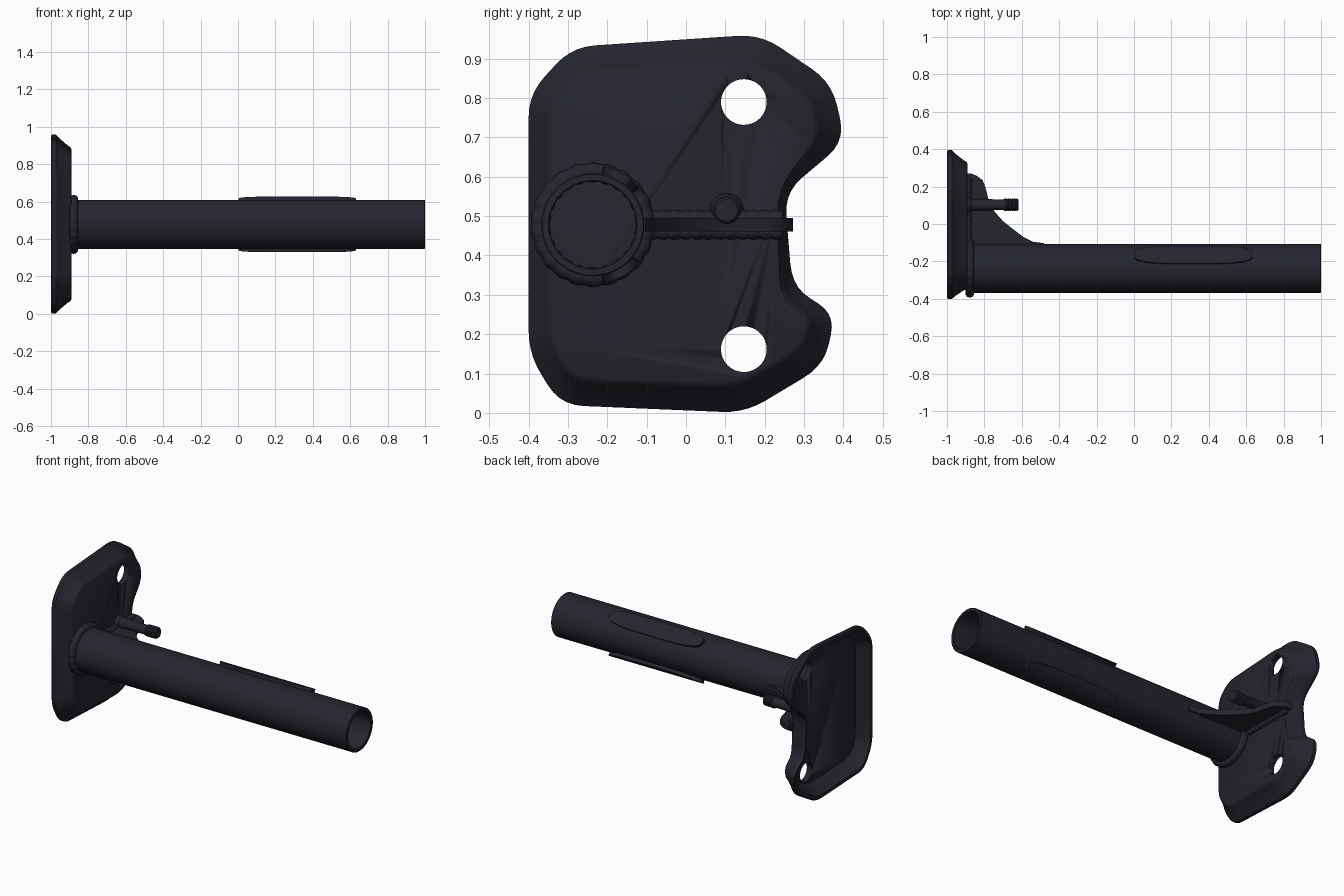
import bpy, bmesh, math
from mathutils import Vector

if "Cube" in bpy.data.objects:
    bpy.data.objects.remove(bpy.data.objects["Cube"])

paint = bpy.data.materials.new("dark_navy_paint")
paint.use_nodes = True
colour = (0.018, 0.018, 0.027, 1)
paint.diffuse_color = colour
paint.node_tree.nodes["Principled BSDF"].inputs["Base Color"].default_value = colour

TUBE = (-0.237, 0.478)      # tube axis in y, z
TUBE_R = 0.131


def finish(name, bm, angle=35):
    bmesh.ops.recalc_face_normals(bm, faces=bm.faces)
    mesh = bpy.data.meshes.new(name)
    bm.to_mesh(mesh)
    bm.free()
    mesh.materials.append(paint)
    obj = bpy.data.objects.new(name, mesh)
    bpy.context.collection.objects.link(obj)
    bpy.ops.object.select_all(action='DESELECT')
    obj.select_set(True)
    bpy.context.view_layer.objects.active = obj
    bpy.ops.object.shade_smooth_by_angle(angle=math.radians(angle))
    return obj


def loft(name, rings, wrap=False, caps=True, angle=35):
    """Skin a list of equally long closed rings."""
    bm = bmesh.new()
    loops = [[bm.verts.new(p) for p in ring] for ring in rings]
    pairs = list(zip(loops, loops[1:])) + ([(loops[-1], loops[0])] if wrap else [])
    for a, b in pairs:
        for i in range(len(a)):
            j = (i + 1) % len(a)
            bm.faces.new((a[i], a[j], b[j], b[i]))
    if caps and not wrap:
        bm.faces.new(loops[0])
        bm.faces.new(loops[-1])
    return finish(name, bm, angle)


def lathe(name, profile, centre, wrap=False, sides=48):
    """Turn an (x, radius) profile about an axis along x."""
    turns = [2 * math.pi * i / sides for i in range(sides)]
    rings = [[(x, centre[0] + r * math.cos(t), centre[1] + r * math.sin(t)) for t in turns]
             for x, r in profile]
    return loft(name, rings, wrap)


def rounded(points, radius, steps=5):
    """Round every corner of a polygon with a short curve."""
    pts, out = [Vector(p) for p in points], []
    for i, p in enumerate(pts):
        a, b = pts[i - 1] - p, pts[(i + 1) % len(pts)] - p
        a = p + a.normalized() * min(radius, a.length * 0.4)
        b = p + b.normalized() * min(radius, b.length * 0.4)
        for k in range(steps + 1):
            t = k / steps
            out.append(a * (1 - t) ** 2 + p * 2 * t * (1 - t) + b * t * t)
    return out


# Dished mounting plate, hollow at the back
outer = rounded([(-0.40, 0.15), (-0.32, 0.02), (0.15, 0), (0.35, 0.12), (0.38, 0.25),
                 (0.27, 0.32), (0.25, 0.56), (0.405, 0.69), (0.37, 0.84), (0.19, 0.962),
                 (-0.29, 0.93), (-0.40, 0.81)], 0.06)
inner = rounded([(-0.345, 0.18), (-0.285, 0.085), (0.13, 0.07), (0.29, 0.16), (0.315, 0.24),
                 (0.24, 0.30), (0.235, 0.57), (0.335, 0.69), (0.315, 0.80), (0.17, 0.89),
                 (-0.26, 0.865), (-0.345, 0.785)], 0.06)
steps = [(-0.925, 1.15), (-0.94, 1), (-0.985, 0.5), (-1, 0.38), (-1, 0.08), (-0.994, 0),
         (-0.974, 0), (-0.966, 0.1), (-0.955, 0.28), (-0.91, 0.82), (-0.897, 0.92), (-0.89, 1.1)]
plate = loft("mounting_plate", [[(x, *a.lerp(b, f)) for a, b in zip(outer, inner)]
                                for x, f in steps])

# Bolt holes through the plate
for z in (0.79, 0.162):
    cutter = lathe("hole_cutter", [(-1.1, 0.058), (-0.8, 0.058)], (0.147, z))
    cutter.hide_render = True
    cut = plate.modifiers.new("bolt_hole", 'BOOLEAN')
    cut.operation, cut.solver, cut.object = 'DIFFERENCE', 'EXACT', cutter
    bpy.context.view_layer.objects.active = plate
    bpy.ops.object.modifier_apply(modifier=cut.name)
    bpy.data.objects.remove(cutter)

# Hollow tube
lathe("tube", [(-0.9, TUBE_R), (0.997, TUBE_R), (1, TUBE_R - 0.003), (1, 0.113),
               (0.997, 0.11), (-0.9, 0.11)], TUBE, wrap=True, sides=64)

# Rippled weld bead around the tube
rings = []
for i in range(132):
    t = 2 * math.pi * i / 132
    bead = 0.021 + 0.004 * abs(math.sin(11 * t))
    ring = []
    for k in range(10):
        s = 2 * math.pi * k / 10
        r = 0.133 + bead * math.cos(s)
        ring.append((-0.878 + bead * math.sin(s), TUBE[0] + r * math.cos(t),
                     TUBE[1] + r * math.sin(t)))
    rings.append(ring)
loft("tube_weld", rings, wrap=True, angle=50)

# Gusset between plate and tube
side = [(-0.9, 0.272), (-0.87, 0.27), (-0.84, 0.257), (-0.81, 0.235), (-0.795, 0.2),
        (-0.775, 0.12), (-0.745, 0.065), (-0.70, 0.015), (-0.65, -0.025), (-0.59, -0.07),
        (-0.54, -0.095), (-0.48, -0.103), (-0.48, -0.13), (-0.9, -0.13)]
loft("gusset", [[(x, y, z) for x, y in side] for z in (0.461, 0.495)])

# Rippled weld beads on both sides of the gusset
for sign in (-1, 1):
    rings = []
    for i in range(73):
        y = -0.1 + 0.345 * i / 72
        bead = 0.017 + 0.004 * abs(math.sin(math.pi * i / 6))
        rings.append([(-0.888 + bead * math.sin(math.pi * k / 4), y,
                       0.478 + sign * 0.017 + bead * math.cos(math.pi * k / 4))
                      for k in range(8)])
    loft("gusset_weld", rings, angle=50)

# Stud with threaded tip and welded foot
stud = [(-0.9, 0.044), (-0.88, 0.042), (-0.868, 0.032), (-0.7, 0.028), (-0.69, 0.034)]
for i in range(5):
    x = -0.685 + i * 0.012
    stud += [(x, 0.035), (x + 0.006, 0.031)]
stud += [(-0.625, 0.034), (-0.618, 0.028)]
lathe("stud", stud, (0.103, 0.515), sides=28)

# Raised curved pads above and below the tube
for sign, label in ((1, "upper_pad"), (-1, "lower_pad")):
    rings = []
    for i in range(33):
        t = -math.cos(math.pi * i / 32)
        half = math.radians(6 + 15 * math.sqrt(max(0, 1 - t ** 4)))
        ring = []
        for r, order in ((0.151, 1), (0.126, -1)):
            for k in range(9):
                a = sign * (math.radians(59) + order * half * (k / 4 - 1))
                ring.append((0.317 + 0.315 * t, TUBE[0] + r * math.cos(a),
                             TUBE[1] + r * math.sin(a)))
        rings.append(ring)
    loft(label, rings)
